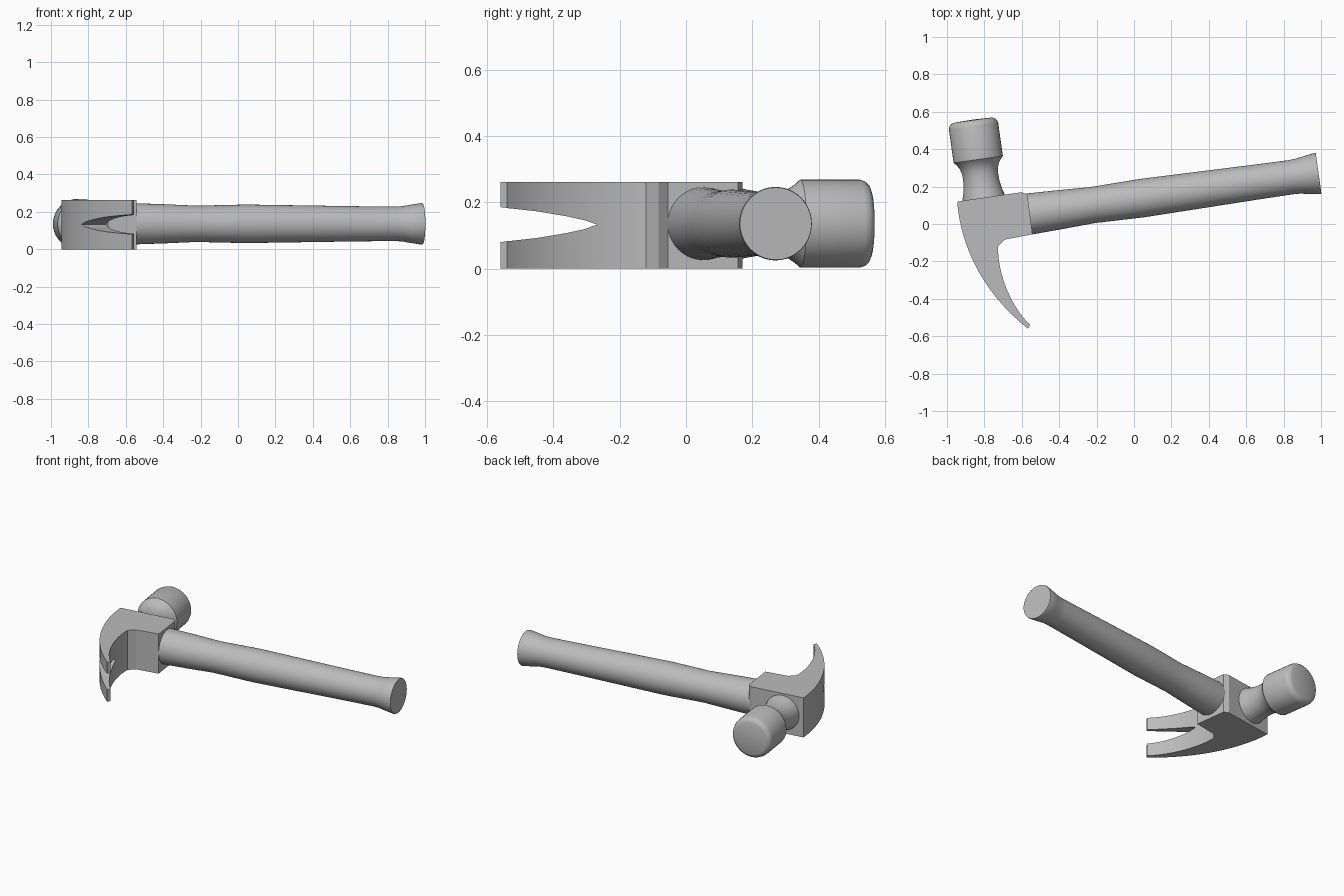
import bpy, bmesh, math
from mathutils import Vector, Matrix
from mathutils.geometry import interpolate_bezier

cube = bpy.data.objects.get("Cube")
if cube:
    bpy.data.objects.remove(cube, do_unlink=True)

TILT = math.radians(8)
MID = 0.133

steel = bpy.data.materials.new("plain grey")
steel.use_nodes = True
grey = (0.5, 0.5, 0.5, 1)
steel.diffuse_color = grey
steel.node_tree.nodes["Principled BSDF"].inputs["Base Color"].default_value = grey


def add_object(name, bm):
    bmesh.ops.recalc_face_normals(bm, faces=bm.faces)
    mesh = bpy.data.meshes.new(name)
    bm.to_mesh(mesh)
    bm.free()
    mesh.materials.append(steel)
    obj = bpy.data.objects.new(name, mesh)
    bpy.context.collection.objects.link(obj)
    return obj


def smooth(obj, angle=30):
    bpy.ops.object.select_all(action='DESELECT')
    obj.select_set(True)
    bpy.context.view_layer.objects.active = obj
    bpy.ops.object.shade_smooth_by_angle(angle=math.radians(angle))


def lathe(name, profile, origin, heading, sides=40):
    """Rings of (distance, radius) along a horizontal heading."""
    bm = bmesh.new()
    rings = []
    for dist, rad in profile:
        rings.append([bm.verts.new((dist, rad * math.cos(a), rad * math.sin(a)))
                      for a in (2 * math.pi * i / sides for i in range(sides))])
    for lower, upper in zip(rings, rings[1:]):
        for i in range(sides):
            j = (i + 1) % sides
            bm.faces.new((lower[i], lower[j], upper[j], upper[i]))
    bm.faces.new(rings[0])
    bm.faces.new(rings[-1])
    place = Matrix.Translation(origin) @ Matrix.Rotation(heading, 4, 'Z')
    bmesh.ops.transform(bm, matrix=place, verts=bm.verts)
    obj = add_object(name, bm)
    smooth(obj)
    return obj


def prism(name, outline, offset):
    bm = bmesh.new()
    face = bm.faces.new([bm.verts.new(p) for p in outline])
    extruded = bmesh.ops.extrude_face_region(bm, geom=[face])
    moved = [v for v in extruded["geom"] if isinstance(v, bmesh.types.BMVert)]
    bmesh.ops.translate(bm, vec=offset, verts=moved)
    return add_object(name, bm)


def bezier(*points):
    return interpolate_bezier(*[Vector((x, y, 0)) for x, y in points], 16)


# Handle: gently swelling grip with a flared butt
lathe("handle", [(-0.05, 0.11), (0, 0.11), (0.15, 0.105), (0.33, 0.097), (0.46, 0.1),
                 (0.6, 0.103), (0.8, 0.1), (1.0, 0.097), (1.2, 0.094), (1.4, 0.092),
                 (1.44, 0.094), (1.48, 0.101), (1.545, 0.111), (1.552, 0.109)],
      (-0.55, 0.055, 0.136), TILT)

# Striking end: waisted neck and rounded hammer face
lathe("neck_and_face", [(-0.03, 0.115), (0, 0.113), (0.03, 0.104), (0.07, 0.097),
                        (0.11, 0.095), (0.14, 0.098), (0.165, 0.106), (0.185, 0.119),
                        (0.2, 0.133), (0.38, 0.133), (0.396, 0.128), (0.407, 0.117),
                        (0.412, 0.104), (0.415, 0.01)],
      (-0.805, 0.147, 0.136), TILT + math.pi / 2)

# Head block and curved claw in one outline
outer = bezier((-0.945, 0.12), (-0.93, -0.1), (-0.82, -0.36), (-0.567, -0.56))
inner = bezier((-0.556, -0.54), (-0.66, -0.44), (-0.73, -0.26), (-0.727, -0.12))
socket = [Vector((x, y, 0)) for x, y in
          ((-0.69, -0.083), (-0.543, -0.055), (-0.57, 0.157), (-0.6, 0.17))]
head = prism("head_and_claw", outer + inner + socket, (0, 0, 0.262))

# Pointed nail slot through the claw
half = [(-0.256, 0), (-0.29, 0.013), (-0.34, 0.025), (-0.42, 0.04), (-0.52, 0.053), (-0.7, 0.07)]
slot = [(y, w) for y, w in half] + [(y, -w) for y, w in reversed(half[1:])]
cutter = prism("slot_cutter", [Vector((-1.1, y + 0.066, MID + w)) for y, w in slot],
               (0.9, -0.18, 0))
cutter.hide_render = True
cut = head.modifiers.new("nail_slot", 'BOOLEAN')
cut.object = cutter
cut.solver = 'EXACT'
bpy.context.view_layer.objects.active = head
bpy.ops.object.modifier_apply(modifier=cut.name)
bpy.data.objects.remove(cutter, do_unlink=True)
smooth(head, 20)
